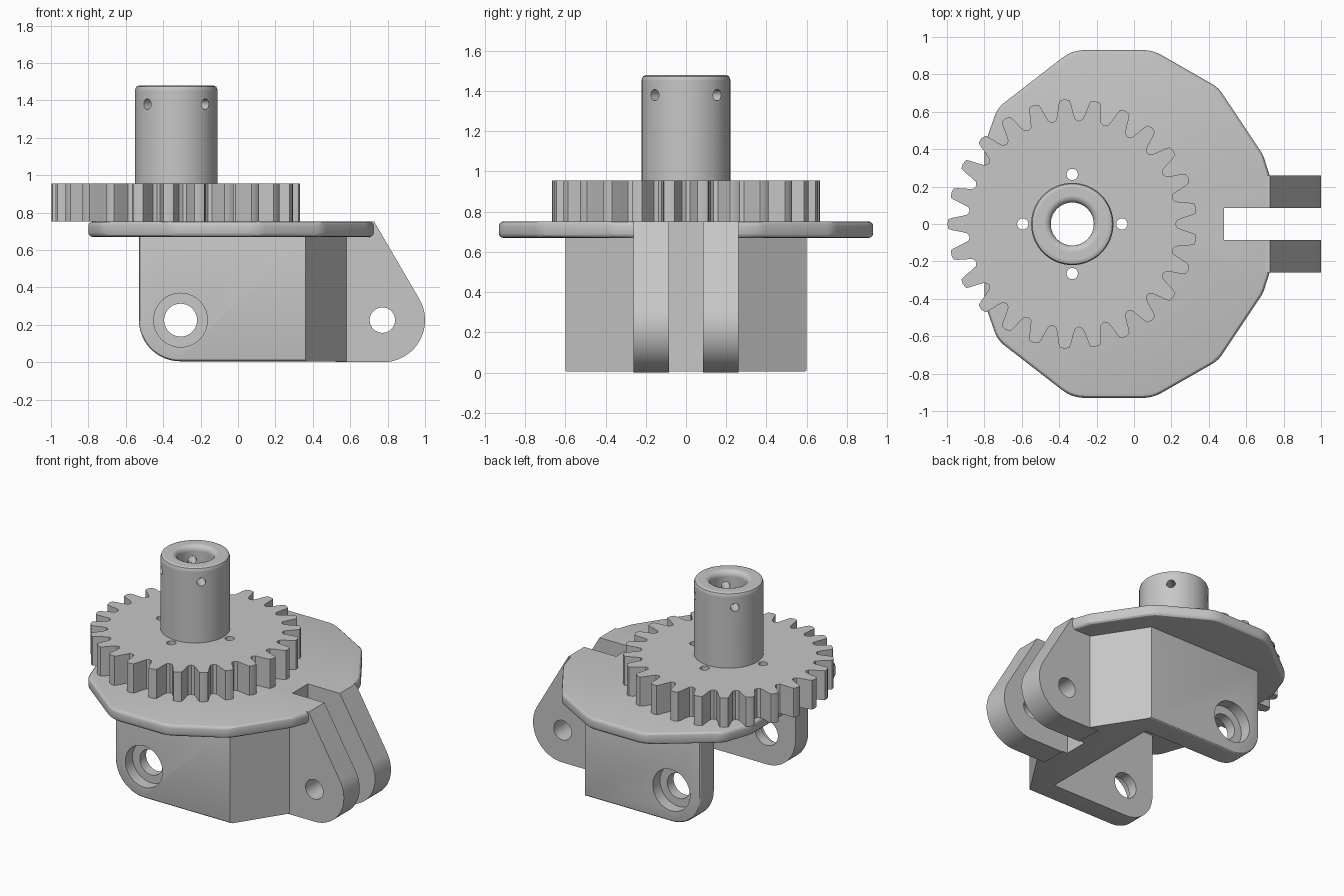
import bpy, bmesh, math
from math import cos, sin, radians, pi
from mathutils import Vector, Matrix

cube = bpy.data.objects.get("Cube")
if cube:
    bpy.data.objects.remove(cube, do_unlink=True)

GREY = (0.57, 0.57, 0.57, 1)
grey = bpy.data.materials.new("machined_grey")
grey.use_nodes = True
grey.diffuse_color = GREY
grey.node_tree.nodes["Principled BSDF"].inputs["Base Color"].default_value = GREY

AXIS_X = -0.33   # shaft and gear axis
PIN_Z = 0.225    # height of the cross pins


def make(name, bm):
    bmesh.ops.recalc_face_normals(bm, faces=bm.faces)
    mesh = bpy.data.meshes.new(name)
    bm.to_mesh(mesh)
    bm.free()
    mesh.materials.append(grey)
    obj = bpy.data.objects.new(name, mesh)
    bpy.context.collection.objects.link(obj)
    return obj


def prism(name, pts, lo, hi, along="z", bevel=0.0):
    """Extrude a 2D outline along z (xy outline) or y (xz outline)."""
    axis = "xyz".index(along)
    place = (lambda a, b, h: (a, b, h)) if along == "z" else (lambda a, b, h: (a, h, b))
    bm = bmesh.new()
    face = bm.faces.new([bm.verts.new(place(a, b, lo)) for a, b in pts])
    geo = bmesh.ops.extrude_face_region(bm, geom=[face])["geom"]
    step = Vector(place(0, 0, hi - lo))
    for v in geo:
        if isinstance(v, bmesh.types.BMVert):
            v.co += step
    bmesh.ops.recalc_face_normals(bm, faces=bm.faces)
    if bevel:
        rim = [e for e in bm.edges if abs(e.verts[0].co[axis] - e.verts[1].co[axis]) < 1e-5]
        bmesh.ops.bevel(bm, geom=rim, offset=bevel, segments=3, profile=0.5, affect="EDGES")
    return make(name, bm)


def rounded(corners):
    """Outline from (x, y, fillet radius) corners."""
    out = []
    for i, (x, y, r) in enumerate(corners):
        p = Vector((x, y))
        if not r:
            out.append(p)
            continue
        a = (Vector(corners[i - 1][:2]) - p).normalized()
        b = (Vector(corners[(i + 1) % len(corners)][:2]) - p).normalized()
        half = a.angle(b) / 2
        centre = p + (a + b).normalized() * r / sin(half)
        start = p + a * r / math.tan(half) - centre
        end = p + b * r / math.tan(half) - centre
        n = max(3, int(math.degrees(pi - 2 * half) / 7))
        sweep = pi - 2 * half
        for k in range(n + 1):
            t = k / n
            out.append(centre + (start * sin((1 - t) * sweep) + end * sin(t * sweep)) / sin(sweep)
                       if sweep < pi - 0.01 else centre + start)
    return out


def box(lo, hi):
    return prism("cutter", [(lo[0], lo[1]), (hi[0], lo[1]), (hi[0], hi[1]), (lo[0], hi[1])], lo[2], hi[2])


def rod(centre, direction, radius, length):
    bm = bmesh.new()
    turn = Vector(direction).to_track_quat("Z", "Y").to_matrix().to_4x4()
    bmesh.ops.create_cone(bm, cap_ends=True, segments=40, radius1=radius, radius2=radius,
                          depth=length, matrix=Matrix.Translation(centre) @ turn)
    return make("cutter", bm)


def cut(obj, cutters):
    """Subtract the cutters, then discard them."""
    for c in cutters:
        mod = obj.modifiers.new("cut", "BOOLEAN")
        mod.operation, mod.solver, mod.object = "DIFFERENCE", "EXACT", c
        bpy.context.view_layer.update()
        done = bpy.data.meshes.new_from_object(obj.evaluated_get(bpy.context.evaluated_depsgraph_get()))
        obj.modifiers.clear()
        obj.data = done
        bpy.data.objects.remove(c, do_unlink=True)


def axis_holes():
    """Four bolt holes round the axis plus the main bore."""
    holes = [rod((AXIS_X + 0.265 * cos(k * pi / 2), 0.265 * sin(k * pi / 2), 0.8), (0, 0, 1), 0.03, 0.6)
             for k in range(4)]
    return holes + [rod((AXIS_X, 0, 0.8), (0, 0, 1), 0.115, 0.6)]


# Base plate: faceted, soft-edged disc with a slot between the arms
half_plate = [(0.725, 0.26, 0), (0.69, 0.37, 0.15), (0.45, 0.73, 0.15), (0.1, 0.93, 0.2),
              (-0.33, 0.93, 0.2), (-0.73, 0.62, 0.15), (-0.8, 0.42, 0.15)]
plate = prism("base_plate", rounded(half_plate + [(x, -y, r) for x, y, r in reversed(half_plate)]),
              0.67, 0.752, bevel=0.022)
cut(plate, [box((0.48, -0.085, 0.5), (1, 0.085, 1))] + axis_holes())

# Fork body: two lugs joined by a web, with counterbored pin holes
body = prism("fork_body", rounded([(-0.53, 0.7, 0), (-0.53, 0.005, 0.22), (0.58, 0.005, 0), (0.58, 0.7, 0)]),
             -0.6, 0.6, "y", bevel=0.014)
wedges = [prism("cutter", [(0.36, s * 0.6), (0.58, s * 0.26), (0.8, s * 0.26), (0.8, s * 0.8), (0.36, s * 0.8)],
                -0.2, 1) for s in (-1, 1)]
cut(body, wedges + [box((-1, -0.45, -0.2), (0.28, 0.45, 1)), box((0.48, -0.085, -0.2), (1, 0.085, 1))])
cut(body, [rod((-0.307, 0, PIN_Z), (0, 1, 0), 0.088, 2)])
cut(body, [rod((-0.307, s * 0.62, PIN_Z), (0, 1, 0), 0.144, 0.2) for s in (-1, 1)])

# Pair of rounded hinge arms
arc = [(0.775 + 0.225 * cos(radians(a)), PIN_Z + 0.225 * sin(radians(a))) for a in range(-90, 31, 6)]
for side, lo, hi in (("right", -0.26, -0.085), ("left", 0.085, 0.26)):
    arm = prism("hinge_arm_" + side, [(0.52, 0.752), (0.52, 0)] + arc + [(0.728, 0.752)], lo, hi, "y")
    cut(arm, [rod((0.772, 0, PIN_Z), (0, 1, 0), 0.068, 2)])

# Spur gear
TEETH = 25
tooth = [(-5.2, 0.562), (-4.2, 0.59), (-3, 0.64), (-2.3, 0.662), (0, 0.668), (2.3, 0.662),
         (3, 0.64), (4.2, 0.59), (5.2, 0.562), (7.2, 0.552)]
outline = []
for i in range(TEETH):
    for a, r in tooth:
        t = pi + 2 * pi * i / TEETH + radians(a)
        outline.append((AXIS_X + r * cos(t), r * sin(t)))
gear = prism("spur_gear", outline, 0.752, 0.956)
cut(gear, axis_holes())

# Hollow shaft, turned from a profile, with radial pin holes
profile = [(0.115, 0.95), (0.22, 0.95), (0.22, 1.45), (0.22, 1.457), (0.214, 1.473), (0.2, 1.479),
           (0.194, 1.479), (0.152, 1.479), (0.146, 1.479), (0.131, 1.474), (0.12, 1.463),
           (0.115, 1.447), (0.115, 1.44)]
bm = bmesh.new()
STEPS = 64
rings = [[bm.verts.new((AXIS_X + r * cos(2 * pi * k / STEPS), r * sin(2 * pi * k / STEPS), z))
          for r, z in profile] for k in range(STEPS)]
for k in range(STEPS):
    a, b = rings[k], rings[(k + 1) % STEPS]
    for j in range(len(profile)):
        n = (j + 1) % len(profile)
        bm.faces.new((a[j], b[j], b[n], a[n]))
shaft = make("hollow_shaft", bm)
cut(shaft, [rod((AXIS_X, 0, 1.38), (1, s, 0), 0.028, 1) for s in (-1, 1)])

# Smooth the curved faces, keep edges crisp
for obj in bpy.context.collection.objects:
    if obj.type == "MESH" and obj.data.materials and obj.data.materials[0] == grey:
        bpy.ops.object.select_all(action="DESELECT")
        obj.select_set(True)
        bpy.context.view_layer.objects.active = obj
        bpy.ops.object.shade_smooth_by_angle(angle=radians(30))
